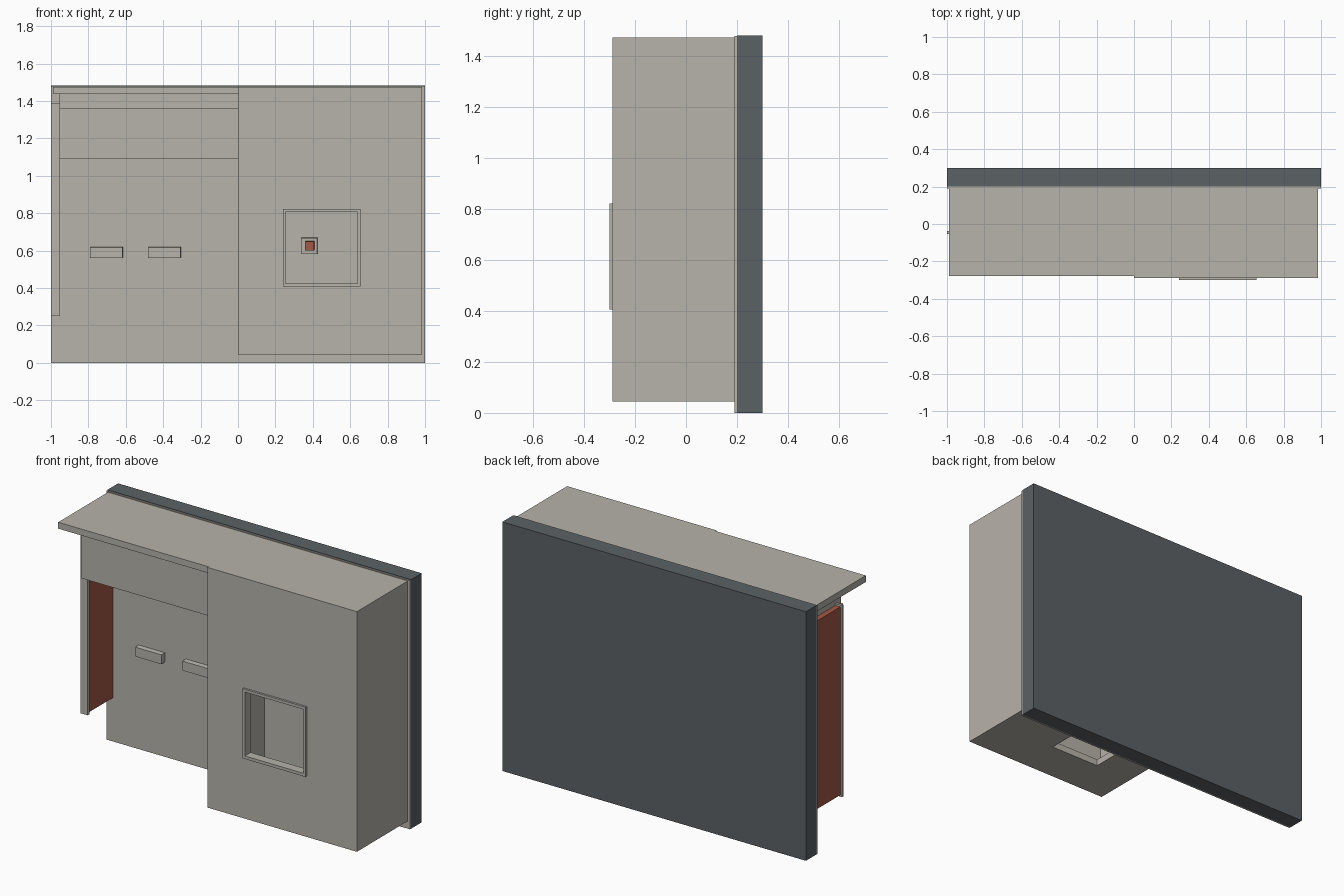
import bpy, bmesh
from mathutils import Vector

if "Cube" in bpy.data.objects:
    bpy.data.objects.remove(bpy.data.objects["Cube"])


def material(name, rgb):
    m = bpy.data.materials.new(name)
    m.diffuse_color = (*rgb, 1)
    m.use_nodes = True
    m.node_tree.nodes["Principled BSDF"].inputs["Base Color"].default_value = m.diffuse_color
    return m


BEIGE = material("warm_beige", (0.475, 0.450, 0.405))
SLATE = material("dark_slate", (0.105, 0.120, 0.130))
RED = material("brick_red", (0.36, 0.095, 0.06))


def box(name, x, y, z, mat, taper=0.0):
    """Axis-aligned box from (min, max) ranges; taper shrinks the front face."""
    bm = bmesh.new()
    bmesh.ops.create_cube(bm, size=1)
    for v in bm.verts:
        front = v.co.y < 0
        v.co = Vector([r[0] if c < 0 else r[1] for c, r in zip(v.co, (x, y, z))])
        if front and taper:
            v.co.x += taper if v.co.x == x[0] else -taper
            v.co.z += taper if v.co.z == z[0] else -taper
    me = bpy.data.meshes.new(name)
    bm.to_mesh(me)
    bm.free()
    me.materials.append(mat)
    ob = bpy.data.objects.new(name, me)
    bpy.context.collection.objects.link(ob)
    return ob


def cut(ob, *ranges):
    """Subtract a box from an object and discard the cutter."""
    cutter = box("cutter", *ranges, BEIGE)
    cutter.hide_render = True
    mod = ob.modifiers.new("cut", 'BOOLEAN')
    mod.operation = 'DIFFERENCE'
    mod.solver = 'EXACT'
    mod.object = cutter
    bpy.context.view_layer.objects.active = ob
    bpy.ops.object.modifier_apply(modifier=mod.name)
    bpy.data.objects.remove(cutter)


# Back wall and its facing
box("back_wall", (-1, 1), (0.20, 0.30), (0, 1.483), SLATE)
box("wall_facing", (-1, 1), (0.19, 0.20), (0, 1.48), BEIGE)

# Hollow cabinet with a window in front and a hole in the floor
cabinet = box("cabinet", (0, 0.985), (-0.288, 0.19), (0.045, 1.475), BEIGE)
cut(cabinet, (0.043, 0.942), (-0.245, 0.25), (0.085, 1.432))
cut(cabinet, (0.255, 0.64), (-0.40, -0.20), (0.425, 0.805))
cut(cabinet, (0.25, 0.58), (-0.03, 0.13), (0.0, 0.15))

# Window surround
frame = box("window_frame", (0.24, 0.655), (-0.30, -0.288), (0.407, 0.822), BEIGE)
cut(frame, (0.255, 0.64), (-0.40, -0.20), (0.425, 0.805))

# Small switch on the wall inside the cabinet
box("switch_plate", (0.34, 0.426), (0.165, 0.19), (0.585, 0.67), BEIGE, 0.003)
box("switch_button", (0.36, 0.408), (0.15, 0.165), (0.603, 0.65), RED, 0.002)

# Canopy, ceiling block and header board
box("canopy", (-0.99, 0), (-0.278, 0.19), (1.437, 1.475), BEIGE)
box("ceiling_block", (-0.955, 0), (-0.095, 0.19), (1.36, 1.437), BEIGE)
box("header_board", (-0.955, 0), (-0.115, -0.095), (1.09, 1.362), BEIGE)

# Side screen with its front post
box("side_screen", (-0.99, -0.957), (-0.038, 0.19), (0.26, 1.38), RED)
box("screen_post", (-1, -0.952), (-0.054, -0.038), (0.25, 1.39), BEIGE)

# Two wall grips
for i, x0 in enumerate((-0.787, -0.477)):
    box(f"wall_grip_{i + 1}", (x0, x0 + 0.172), (0.162, 0.19), (0.564, 0.62),
        BEIGE, 0.003)
